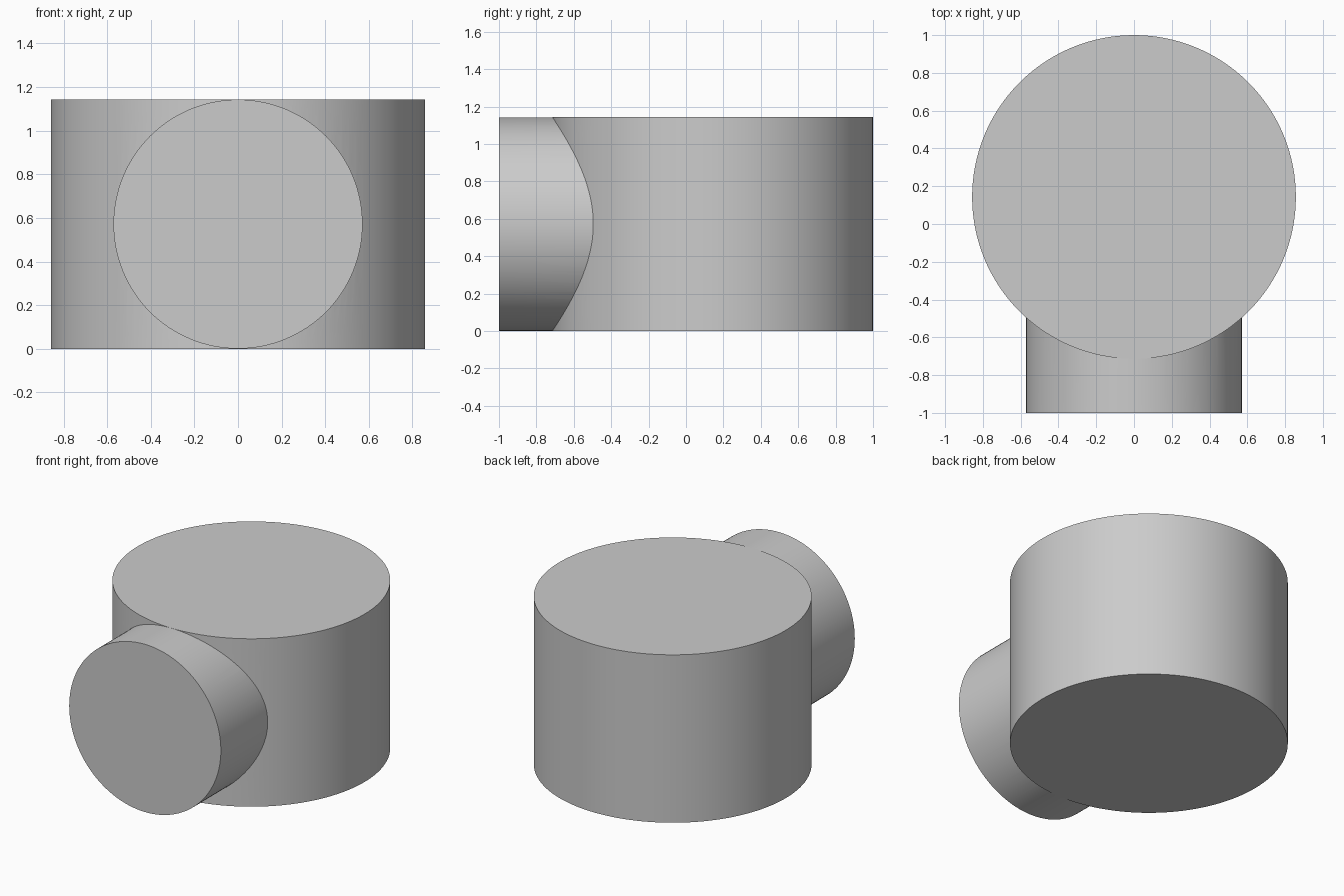
import bpy
import math

cube = bpy.data.objects.get("Cube")
if cube:
    bpy.data.objects.remove(cube, do_unlink=True)

HEIGHT = 1.143
BODY_RADIUS = 0.857
BODY_Y = 0.143
PIPE_RADIUS = 0.571
PIPE_BACK = 0.0

grey = bpy.data.materials.new("light_grey")
grey.use_nodes = True
colour = (0.6, 0.6, 0.6, 1)
grey.diffuse_color = colour
grey.node_tree.nodes["Principled BSDF"].inputs["Base Color"].default_value = colour


def cylinder(name, radius, depth, location, tilt=0):
    bpy.ops.mesh.primitive_cylinder_add(
        vertices=128, radius=radius, depth=depth,
        location=location, rotation=(tilt, 0, 0))
    obj = bpy.context.object
    obj.name = name
    obj.data.materials.append(grey)
    return obj


# Side stub, running forward from inside the body
stub = cylinder("side_stub", PIPE_RADIUS, PIPE_BACK + 1,
                (0, (PIPE_BACK - 1) / 2, HEIGHT / 2), math.pi / 2)

# Upright drum
body = cylinder("drum_with_stub", BODY_RADIUS, HEIGHT, (0, BODY_Y, HEIGHT / 2))

# Fuse the stub into the drum
union = body.modifiers.new("Join stub", 'BOOLEAN')
union.operation = 'UNION'
union.solver = 'EXACT'
union.object = stub
bpy.ops.object.modifier_apply(modifier=union.name)
bpy.data.objects.remove(stub, do_unlink=True)

bpy.ops.object.shade_smooth_by_angle(angle=math.radians(30))
